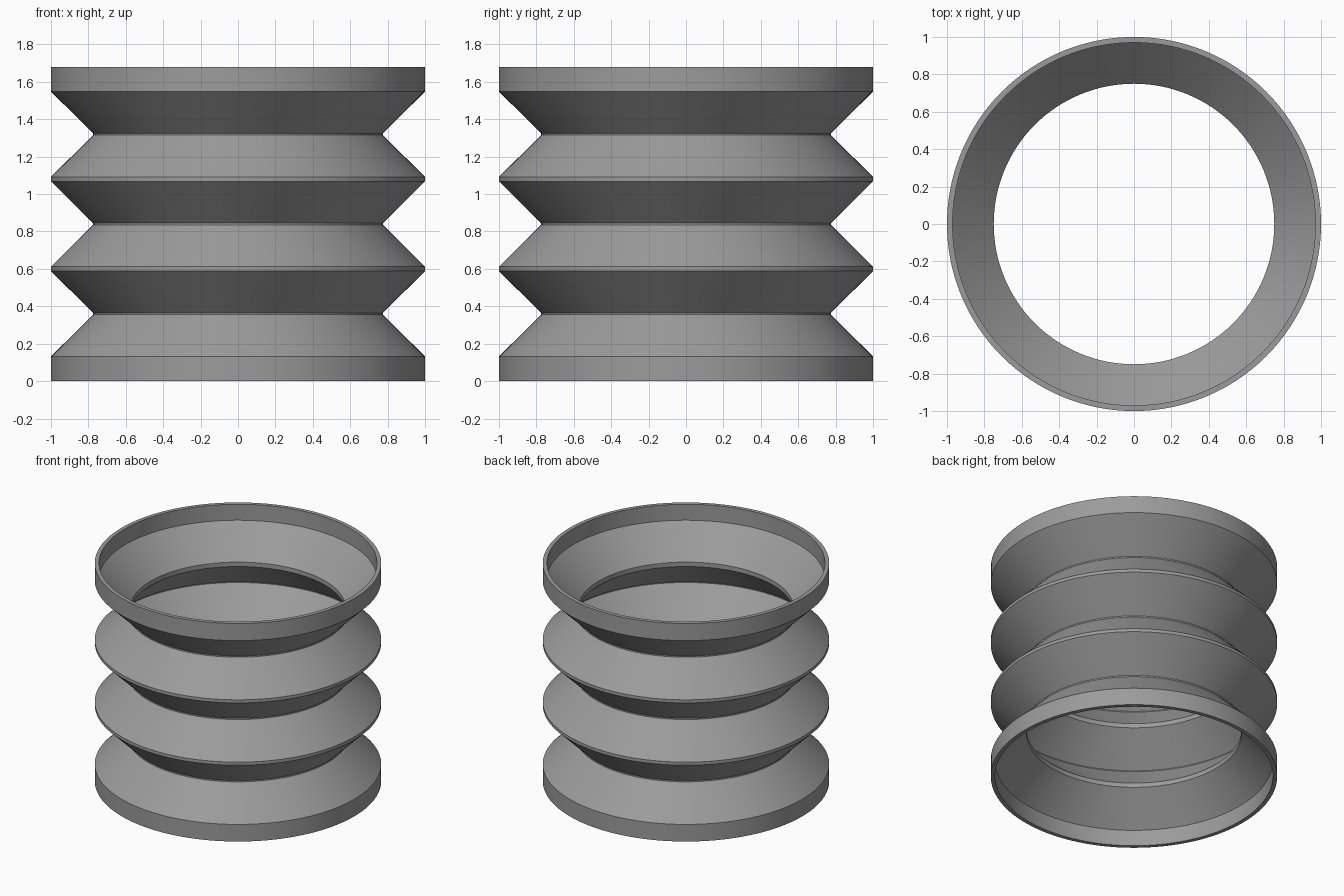
import bpy, bmesh, math

if "Cube" in bpy.data.objects:
    bpy.data.objects.remove(bpy.data.objects["Cube"])

SEGMENTS = 128
PITCH = 0.48
HEIGHT = 1.68
VALLEYS = [0.36 + PITCH * i for i in range(3)]

grey = bpy.data.materials.new("rubber grey")
grey.diffuse_color = (0.33, 0.33, 0.33, 1)
grey.use_nodes = True
grey.node_tree.nodes["Principled BSDF"].inputs["Base Color"].default_value = grey.diffuse_color


def wall(r_base, r_min, r_max):
    """Zigzag wall profile: 45 degree folds cut off at r_min and r_max."""
    pts = [(r_max, 0.0)]
    for v in VALLEYS:
        low, high = r_min - r_base, r_max - r_base
        pts += [(r_max, v - high), (r_min, v - low), (r_min, v + low), (r_max, v + high)]
    return pts + [(r_max, HEIGHT)]


# Closed cross-section: outer wall up, inner wall down
outer = wall(0.770, 0.775, 0.998)
outer = [(1.0 if r > 0.99 else r, z) for r, z in outer]
inner = wall(0.733, 0.75, 0.97)
profile = outer + inner[::-1]

# Spin the section into the bellows
bm = bmesh.new()
rings = []
for i in range(SEGMENTS):
    a = 2 * math.pi * i / SEGMENTS
    rings.append([bm.verts.new((r * math.cos(a), r * math.sin(a), z)) for r, z in profile])
n = len(profile)
for i in range(SEGMENTS):
    a, b = rings[i], rings[(i + 1) % SEGMENTS]
    for j in range(n):
        k = (j + 1) % n
        bm.faces.new((a[j], b[j], b[k], a[k]))
bmesh.ops.recalc_face_normals(bm, faces=bm.faces)

mesh = bpy.data.meshes.new("bellows")
bm.to_mesh(mesh)
bm.free()
mesh.materials.append(grey)
bellows = bpy.data.objects.new("bellows", mesh)
bpy.context.collection.objects.link(bellows)

# Smooth around the circumference, crisp at the folds and rims
bpy.context.view_layer.objects.active = bellows
bellows.select_set(True)
bpy.ops.object.shade_smooth_by_angle(angle=math.radians(30))
